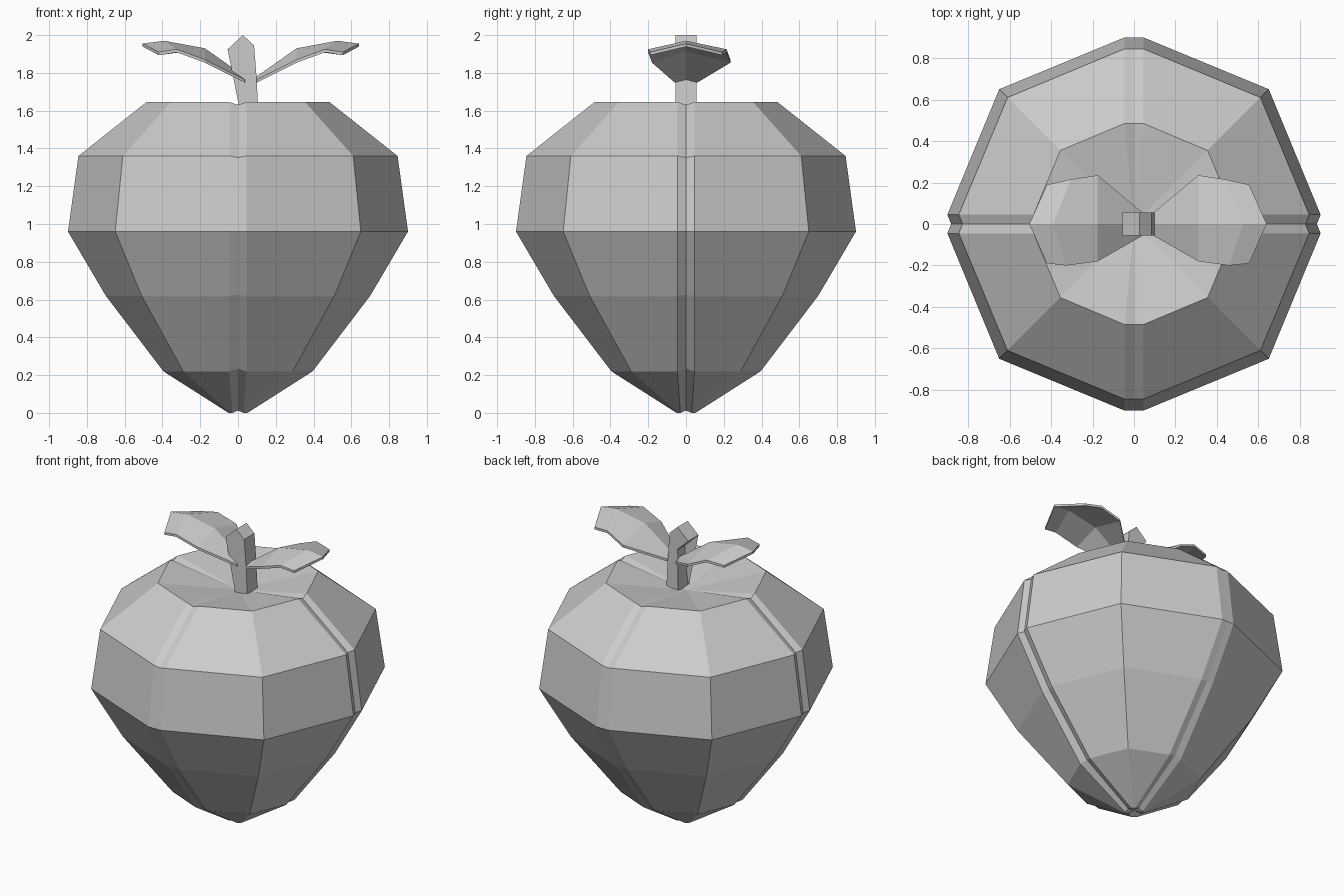
import bpy, bmesh
from mathutils import Matrix

if "Cube" in bpy.data.objects:
    bpy.data.objects.remove(bpy.data.objects["Cube"])


def finish(bm, name):
    bmesh.ops.recalc_face_normals(bm, faces=bm.faces)
    mesh = bpy.data.meshes.new(name)
    bm.to_mesh(mesh)
    bm.free()
    obj = bpy.data.objects.new(name, mesh)
    bpy.context.collection.objects.link(obj)
    return obj


# Fruit body: stacked octagonal rings with a narrow groove on each axis
# (axis radius, diagonal coordinate, height, groove height shift)
rings = [(0.05, 0.04, 0.0, 0.012), (0.395, 0.29, 0.22, 0.014),
         (0.70, 0.51, 0.62, 0.005), (0.90, 0.65, 0.96, 0.0),
         (0.845, 0.61, 1.36, -0.008), (0.485, 0.355, 1.645, -0.014)]


def ring_points(r, d, z, dz):
    h = min(0.045, r * 0.6)
    pts = []
    for k in range(4):
        cut = 0.018 if k % 2 == 0 and 0.1 < r and z < 1.6 else 0.0
        turn = Matrix.Rotation(k * 1.5707963, 3, 'Z')
        quarter = [(r, -h, z), (r - cut, 0, z + dz), (r, h, z), (d, d, z)]
        pts += [turn @ Matrix.Identity(3) @ v for v in map(lambda p: Matrix.Translation(p).to_translation(), quarter)]
    return pts


bm = bmesh.new()
loops = [[bm.verts.new(p) for p in ring_points(*ring)] for ring in rings]
n = len(loops[0])
for low, high in zip(loops, loops[1:]):
    for i in range(n):
        j = (i + 1) % n
        bm.faces.new((low[i], low[j], high[j], high[i]))
# Sunken crown and closed foot
for loop, height in ((loops[0], 0.015), (loops[-1], 1.56)):
    centre = bm.verts.new((0, 0, height))
    for i in range(n):
        bm.faces.new((loop[i], loop[(i + 1) % n], centre))
finish(bm, "fruit_body")

# Stem: bent side profile given thickness along y
profile = [(0.02, 1.55), (0.11, 1.55), (0.105, 1.645), (0.098, 1.78),
           (0.085, 1.945), (0.026, 2.0), (-0.055, 1.925), (0.045, 1.83),
           (0.048, 1.78)]
bm = bmesh.new()
front = [bm.verts.new((x, -0.055, z)) for x, z in profile]
back = [bm.verts.new((x, 0.055, z)) for x, z in profile]
for i in range(len(profile)):
    j = (i + 1) % len(profile)
    bm.faces.new((front[i], front[j], back[j], back[i]))
caps = [bm.faces.new(front), bm.faces.new(back[::-1])]
bmesh.ops.triangulate(bm, faces=caps)
finish(bm, "stem")

# Leaves: arched strips, back edge / midrib / front edge at each station
stations = [((0.10, 0.06, 1.765), (0.09, 0, 1.775), (0.10, -0.06, 1.765)),
            ((0.31, 0.235, 1.87), (0.31, 0, 1.93), (0.31, -0.18, 1.87)),
            ((0.44, 0.215, 1.925), (0.525, 0, 1.97), (0.46, -0.20, 1.925)),
            ((0.555, 0.19, 1.91), (0.64, 0, 1.955), (0.555, -0.19, 1.91))]


def leaf(name, mirrored):
    bm = bmesh.new()
    layers = []
    for drop in (0, 0.016):
        layers.append([[bm.verts.new((0.135 - x if mirrored else x, y, z - drop))
                        for x, y, z in row] for row in stations])
    for rows in layers:
        for a, b in zip(rows, rows[1:]):
            for k in range(2):
                bm.faces.new((a[k], a[k + 1], b[k + 1], b[k]))
    # Rim joining the upper and lower skins
    rims = [[r[0] for r in L] + [L[-1][1]] + [r[2] for r in L[::-1]] + [L[0][1]]
            for L in layers]
    top, under = rims
    for i in range(len(top)):
        j = (i + 1) % len(top)
        bm.faces.new((top[i], top[j], under[j], under[i]))
    finish(bm, name)


leaf("right_leaf", False)
leaf("left_leaf", True)
